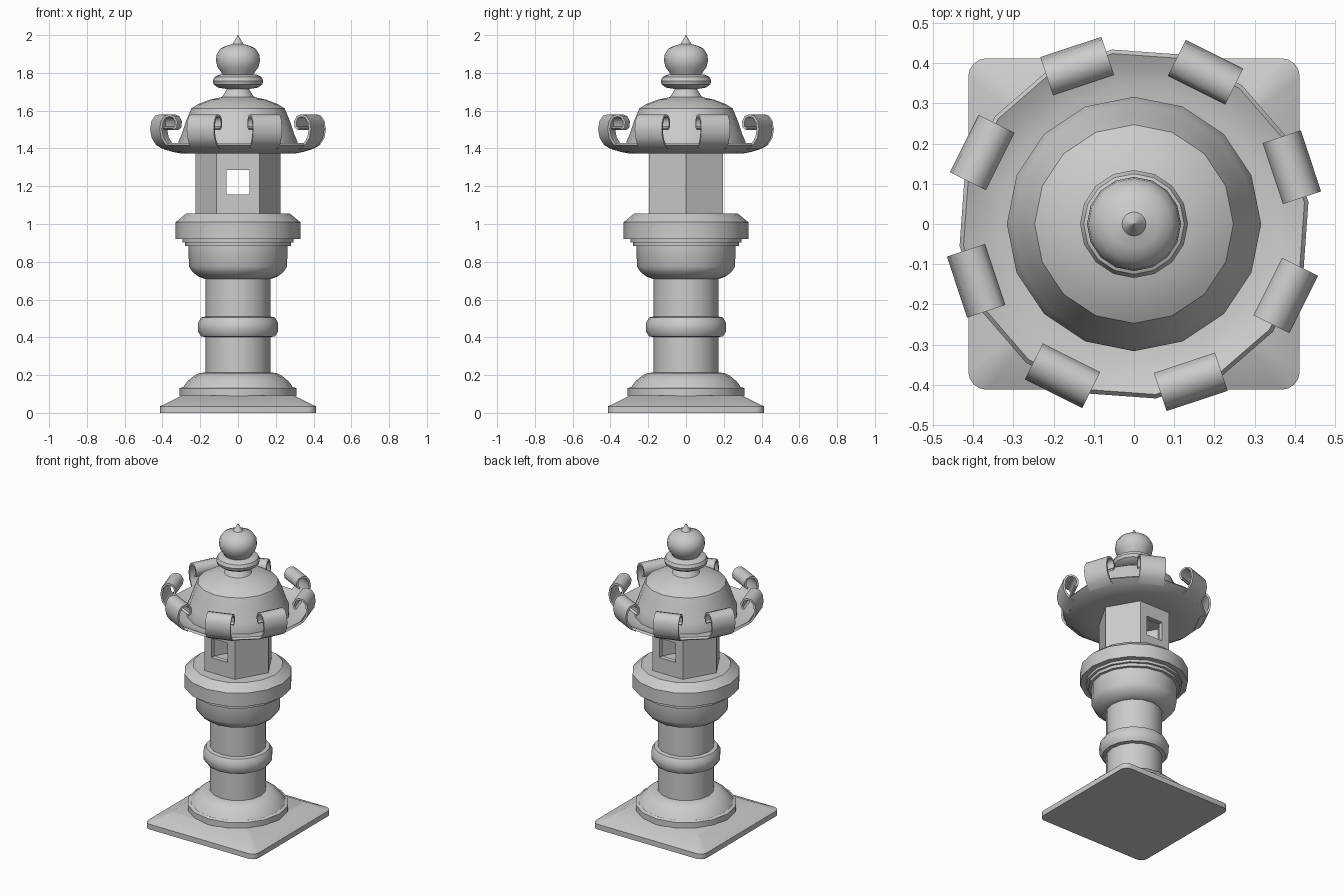
import bpy, bmesh
from math import sin, cos, pi, radians

if "Cube" in bpy.data.objects:
    bpy.data.objects.remove(bpy.data.objects["Cube"])


def make(name, verts, faces, smooth=30):
    me = bpy.data.meshes.new(name)
    me.from_pydata(verts, [], faces)
    bm = bmesh.new()
    bm.from_mesh(me)
    bmesh.ops.remove_doubles(bm, verts=bm.verts, dist=1e-5)
    bmesh.ops.recalc_face_normals(bm, faces=bm.faces)
    bm.to_mesh(me)
    bm.free()
    ob = bpy.data.objects.new(name, me)
    bpy.context.collection.objects.link(ob)
    bpy.ops.object.select_all(action='DESELECT')
    ob.select_set(True)
    bpy.context.view_layer.objects.active = ob
    if smooth:
        bpy.ops.object.shade_smooth_by_angle(angle=radians(smooth))
    return ob


def lathe(name, prof, n=16, rot=0.0, loop=False, smooth=35):
    """Turn an (r, z) profile; open profiles get capped ends, loops close on themselves."""
    verts = [(r * cos(rot + 2 * pi * i / n), r * sin(rot + 2 * pi * i / n), z)
             for r, z in prof for i in range(n)]
    m = len(prof)
    faces = []
    for j in range(m if loop else m - 1):
        k = (j + 1) % m
        for i in range(n):
            a = (i + 1) % n
            faces.append((j * n + i, j * n + a, k * n + a, k * n + i))
    if not loop:
        faces += [tuple(range(n)), tuple(range((m - 1) * n, m * n))]
    return make(name, verts, faces, smooth)


# Square base slab with rounded corners and sloping top
def rounded_square(h, r, z, seg=4):
    pts = []
    for q in range(4):
        sx, sy = [(1, 1), (-1, 1), (-1, -1), (1, -1)][q]
        for s in range(seg + 1):
            a = pi / 2 * (q + s / seg)
            pts.append((sx * (h - r) + r * cos(a), sy * (h - r) + r * sin(a), z))
    return pts


rings = [rounded_square(.412, .045, 0), rounded_square(.412, .045, .035),
         rounded_square(.295, .02, .093)]
c = len(rings[0])
faces = [tuple(range(c)), tuple(range(2 * c, 3 * c))]
for j in range(2):
    faces += [(j * c + i, j * c + (i + 1) % c, (j + 1) * c + (i + 1) % c, (j + 1) * c + i)
              for i in range(c)]
make("base_slab", sum(rings, []), faces)

# Turned stone parts
lathe("foot_ring", [(.31, .09), (.31, .13), (.29, .137), (.27, .165), (.235, .195),
                    (.205, .21), (.17, .215)])
lathe("column", [(.172, .21), (.172, .715)])
lathe("column_ring", [(.165, .40), (.195, .405), (.212, .43), (.213, .475),
                      (.195, .505), (.165, .512)])
lathe("bowl", [(.178, .71), (.21, .722), (.24, .745), (.26, .775), (.262, .885)])
lathe("platform", [(.28, .883), (.28, .903), (.295, .903), (.295, .92), (.33, .92),
                   (.33, 1.01), (.275, 1.055)])

# Hollow hexagonal light chamber with windows front and back
chamber = lathe("light_chamber", [(.226, 1.05), (.226, 1.378), (.19, 1.378), (.19, 1.05)],
                n=6, loop=True, smooth=0)
bpy.ops.mesh.primitive_cube_add(size=1, location=(0, 0, 1.22))
cutter = bpy.context.object
cutter.scale = (.12, 1, .13)
mod = chamber.modifiers.new("windows", 'BOOLEAN')
mod.object = cutter
mod.solver = 'EXACT'
bpy.context.view_layer.objects.active = chamber
bpy.ops.object.modifier_apply(modifier=mod.name)
bpy.data.objects.remove(cutter)

# Roof brim: its 16 sides line up with the eight scrolls
TURN = radians(18.4)
lathe("roof_brim", [(.20, 1.372), (.30, 1.372), (.35, 1.382), (.40, 1.397), (.437, 1.418),
                    (.427, 1.43), (.39, 1.412), (.34, 1.40), (.25, 1.397)],
      rot=TURN + pi / 16)
lathe("roof_dome", [(.316, 1.39), (.316, 1.435), (.30, 1.47), (.275, 1.545), (.247, 1.612),
                    (.21, 1.635), (.15, 1.658), (.085, 1.672), (.07, 1.695), (.05, 1.73)])

# Curled scrolls around the roof edge
path = [(.395, 1.396), (.435, 1.42), (.458, 1.455), (.467, 1.50), (.46, 1.545), (.44, 1.573),
        (.41, 1.581), (.382, 1.571), (.367, 1.543), (.371, 1.512), (.387, 1.498)]
T, W, SHIFT = .013, .08, .01
inner = []
for i, (r, z) in enumerate(path):
    a, b = path[max(i - 1, 0)], path[min(i + 1, len(path) - 1)]
    dr, dz = b[0] - a[0], b[1] - a[1]
    d = (dr * dr + dz * dz) ** .5
    inner.append((r - dz / d * T, z + dr / d * T))
outline = path + inner[::-1]
n, m = len(outline), len(path)
for k in range(8):
    a = TURN + k * pi / 4
    verts = [(r * cos(a) - t * sin(a), r * sin(a) + t * cos(a), z)
             for t in (SHIFT - W, SHIFT + W) for r, z in outline]
    faces = [(i, (i + 1) % n, n + (i + 1) % n, n + i) for i in range(n)]
    for s in (0, n):
        faces += [(s + i, s + i + 1, s + n - 2 - i, s + n - 1 - i) for i in range(m - 1)]
    make(f"roof_scroll_{k + 1}", verts, faces, 45)

# Finial: collar ring and pointed bud
lathe("finial_collar", [(.06, 1.715), (.105, 1.722), (.128, 1.738), (.134, 1.757),
                        (.125, 1.778), (.10, 1.79), (.06, 1.793)])
lathe("finial_bud", [(.08, 1.785), (.09, 1.805), (.108, 1.83), (.117, 1.865), (.113, 1.897),
                     (.092, 1.93), (.06, 1.944), (.03, 1.953), (.018, 1.97), (.001, 2.0)])
